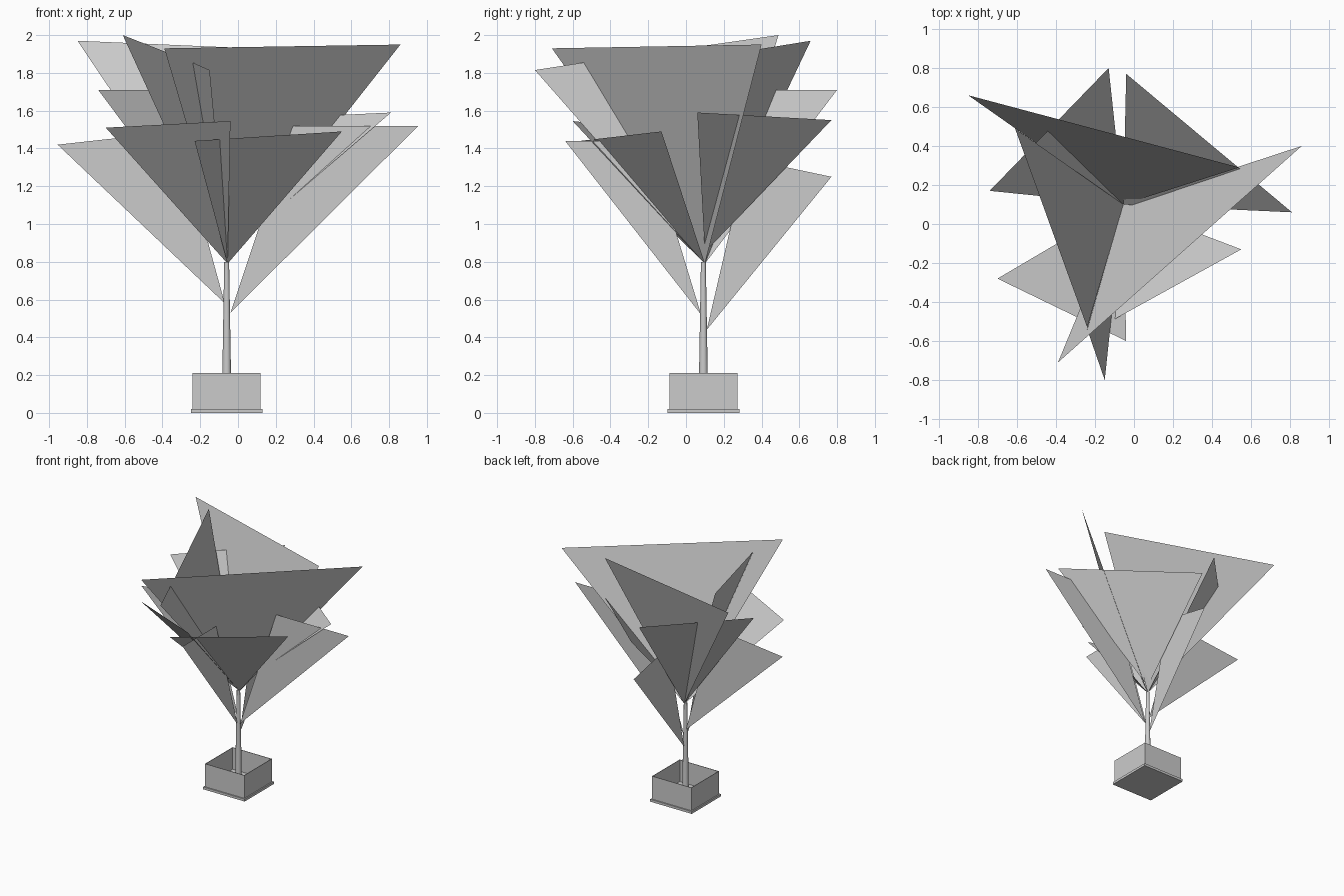
import bpy
import bmesh
from mathutils import Matrix, Vector

old = bpy.data.objects.get("Cube")
if old:
    bpy.data.objects.remove(old, do_unlink=True)

grey = bpy.data.materials.new("light grey")
grey.use_nodes = True
grey.diffuse_color = (0.6, 0.6, 0.6, 1)
grey.node_tree.nodes["Principled BSDF"].inputs["Base Color"].default_value = (0.6, 0.6, 0.6, 1)

CX, CY = -0.06, 0.092      # trunk axis


def finish(bm, name):
    mesh = bpy.data.meshes.new(name)
    bm.to_mesh(mesh)
    bm.free()
    mesh.materials.append(grey)
    obj = bpy.data.objects.new(name, mesh)
    bpy.context.collection.objects.link(obj)
    return obj


def box(bm, width, z0, z1):
    place = Matrix.Translation((CX, CY, (z0 + z1) / 2)) @ Matrix.Diagonal((width, width, z1 - z0, 1))
    return bmesh.ops.create_cube(bm, size=1, matrix=place)


def leaf(name, *corners):
    bm = bmesh.new()
    face = bm.faces.new([bm.verts.new(c) for c in corners])
    face.normal_update()
    if face.normal.z < 0:
        face.normal_flip()
    return finish(bm, name)


# Open square planter
bm = bmesh.new()
box(bm, 0.36, 0.01, 0.21)
bm.faces.ensure_lookup_table()
top = max(bm.faces, key=lambda f: f.calc_center_median().z)
bmesh.ops.inset_region(bm, faces=[top], thickness=0.006)
floor = bmesh.ops.extrude_face_region(bm, geom=[top])
bmesh.ops.delete(bm, geom=[top], context="FACES")
bmesh.ops.translate(bm, vec=(0, 0, -0.18),
                    verts=[v for v in floor["geom"] if isinstance(v, bmesh.types.BMVert)])
bmesh.ops.recalc_face_normals(bm, faces=bm.faces)
finish(bm, "planter")

# Thin foot under the planter
bm = bmesh.new()
box(bm, 0.38, 0, 0.02)
finish(bm, "planter_foot")

# Tapered trunk
bm = bmesh.new()
bmesh.ops.create_cone(bm, cap_ends=True, segments=12, radius1=0.026, radius2=0.013, depth=0.78,
                      matrix=Matrix.Translation((CX, CY, 0.41)))
trunk = finish(bm, "trunk")
bpy.context.view_layer.objects.active = trunk
trunk.select_set(True)
bpy.ops.object.shade_smooth_by_angle()

# Slanted leaves spreading from the top of the trunk
crown = Vector((-0.055, 0.1, 0.79))
spread = {
    "upper_leaf_front": ((0.86, 0.40, 1.95), (-0.39, -0.71, 1.93)),
    "upper_leaf_back": ((-0.85, 0.66, 1.97), (0.54, 0.29, 1.91)),
    "upper_leaf_side": ((-0.61, 0.49, 2.0), (-0.24, -0.53, 1.855)),
    "narrow_leaf": ((-0.15, -0.80, 1.815), (-0.24, -0.54, 1.855)),
    "middle_leaf_back": ((-0.74, 0.17, 1.71), (-0.13, 0.80, 1.71)),
    "lower_leaf_side": ((-0.70, -0.28, 1.51), (-0.04, -0.60, 1.545)),
    "lower_leaf_front": ((0.55, -0.13, 1.49), (-0.23, -0.56, 1.44)),
}
for name, (a, b) in spread.items():
    leaf(name, crown, a, b)
leaf("middle_leaf_corner", crown + Vector((0, 0, 0.06)), (-0.04, 0.77, 1.55), (0.81, 0.06, 1.59))

# Upright leaves standing out from the trunk on four sides
leaf("upright_leaf_left", (-0.04, 0.085, 0.53), (0.955, 0.085, 1.52), (0.29, 0.085, 1.52))
leaf("upright_leaf_right", (-0.07, 0.1, 0.58), (-0.955, 0.1, 1.42), (-0.32, 0.1, 1.49))
leaf("upright_leaf_front", (-0.06, 0.08, 0.52), (-0.06, -0.64, 1.44), (-0.06, -0.20, 1.44))
leaf("upright_leaf_back", (-0.06, 0.11, 0.44), (-0.06, 0.77, 1.25), (-0.06, 0.32, 1.345))
